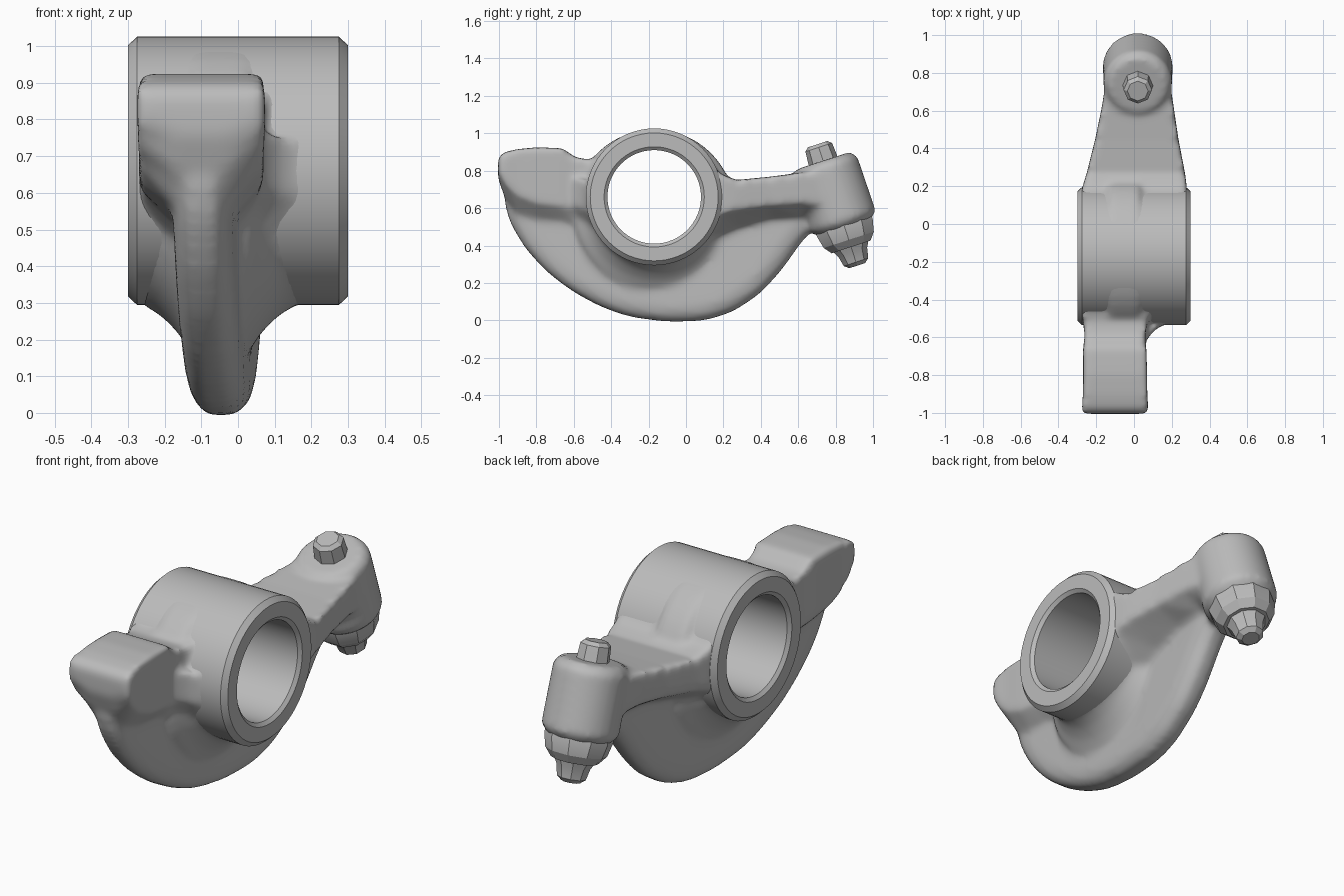
import bpy
import bmesh
from math import sin, cos, pi, radians
from mathutils import Matrix, Vector

cube = bpy.data.objects.get("Cube")
if cube:
    bpy.data.objects.remove(cube, do_unlink=True)

steel = bpy.data.materials.new("grey steel")
steel.use_nodes = True
GREY = (0.5, 0.5, 0.5, 1)
steel.diffuse_color = GREY
steel.node_tree.nodes["Principled BSDF"].inputs["Base Color"].default_value = GREY


def loft(bm, rings, closed=False):
    """Skin a row of point rings, capping the ends unless it closes on itself."""
    loops = [[bm.verts.new(p) for p in ring] for ring in rings]
    n = len(loops[0])
    pairs = list(zip(loops, loops[1:]))
    if closed:
        pairs.append((loops[-1], loops[0]))
    else:
        bm.faces.new(loops[0])
        bm.faces.new(loops[-1])
    for a, b in pairs:
        for i in range(n):
            j = (i + 1) % n
            bm.faces.new((a[i], a[j], b[j], b[i]))


def lathe(bm, profile, matrix, sides, closed=False):
    """Turn (height, radius) points about the local z axis of the matrix."""
    turn = [2 * pi * i / sides for i in range(sides)]
    loft(bm, [[matrix @ Vector((r * cos(t), r * sin(t), h)) for t in turn]
              for h, r in profile], closed)


def arm(bm, sections):
    """Rows: y, left x, right x, top z, side z, keel z, keel centre x."""
    loft(bm, [[(x0, y, top), (x1, y, top), (x1, y, side),
               (mid + 0.07, y, keel), (mid - 0.07, y, keel), (x0, y, side)]
              for y, x0, x1, top, side, keel, mid in sections])


def round_off(points):
    """Cut every corner of a closed outline once."""
    result = []
    for a, b in zip(points, points[1:] + points[:1]):
        a, b = Vector(a), Vector(b)
        result += [a.lerp(b, 0.2), a.lerp(b, 0.8)]
    return result


def finish(bm, name, angle=35):
    bmesh.ops.recalc_face_normals(bm, faces=bm.faces)
    mesh = bpy.data.meshes.new(name)
    bm.to_mesh(mesh)
    bm.free()
    mesh.materials.append(steel)
    obj = bpy.data.objects.new(name, mesh)
    bpy.context.collection.objects.link(obj)
    shade(obj, angle)
    return obj


def shade(obj, angle):
    bpy.ops.object.select_all(action="DESELECT")
    obj.select_set(True)
    bpy.context.view_layer.objects.active = obj
    bpy.ops.object.shade_smooth_by_angle(angle=radians(angle))


SIDEWAYS = Matrix.Rotation(pi / 2, 4, "Y")
BORE = Matrix.Translation((0, -0.17, 0.66)) @ SIDEWAYS
FLARE = Matrix.Translation((-0.05, -0.17, 0.59)) @ SIDEWAYS
BOSS = Matrix.Translation((0.02, 0.793, 0.668)) @ Matrix.Rotation(radians(18), 4, "X")

# Cast body: every volume is fused and softened into one casting
body = bmesh.new()

# Curved web below the barrel, leaning sideways along its length
outline = round_off(round_off([
    (-.98, .68), (-.945, .53), (-.86, .385), (-.74, .255), (-.6, .15),
    (-.45, .07), (-.3, .018), (-.1, -.008), (.1, -.002), (.25, .045),
    (.4, .145), (.52, .28), (.61, .41), (.69, .5), (.72, .65),
    (.3, .66), (-.2, .62), (-.6, .68)]))
layers = [(-.08, .88), (-.068, .95), (-.035, 1), (.035, 1), (.068, .95), (.08, .88)]
loft(body, [[(-.042 + .06 * y + dx, -.15 + (y + .15) * s, .62 + (z - .62) * s)
             for y, z in outline] for dx, s in layers])

# Fillet spreading from the web up to the barrel
lathe(body, [(-.22, .29), (-.16, .325), (-.115, .37), (-.075, .43),
             (.075, .43), (.115, .37), (.16, .325), (.22, .29)], FLARE, 48)

# Front arm ending in the flat-topped pad
arm(body, [(-1.005, -.275, .075, .87, .80, .76, -.10),
           (-.97, -.275, .075, .90, .74, .66, -.10),
           (-.9, -.27, .07, .915, .67, .56, -.10),
           (-.8, -.27, .07, .925, .63, .53, -.09),
           (-.66, -.27, .065, .92, .61, .51, -.09),
           (-.59, -.26, .06, .87, .60, .49, -.08),
           (-.52, -.27, .07, .86, .58, .46, -.08),
           (-.44, -.28, .09, .88, .55, .42, -.07),
           (-.3, -.28, .10, .90, .50, .38, -.06)])

# Shoulder easing the arm into the long side of the barrel
arm(body, [(-.62, -.2, .06, .76, .62, .50, -.08),
           (-.56, -.2, .11, .76, .60, .48, -.08),
           (-.51, -.2, .20, .74, .58, .45, -.07),
           (-.4, -.2, .25, .72, .56, .42, -.06)])

# Rear arm tapering toward the boss
arm(body, [(-.05, -.28, .28, .90, .50, .40, -.03),
           (.12, -.285, .285, .85, .54, .42, -.02),
           (.19, -.275, .28, .78, .57, .45, -.02),
           (.27, -.25, .27, .75, .59, .49, -.01),
           (.45, -.205, .235, .768, .615, .54, 0),
           (.62, -.17, .21, .79, .63, .55, .01),
           (.75, -.15, .19, .80, .62, .54, .02)])

# Tilted boss and the core behind the barrel
lathe(body, [(-.19, .14), (-.145, .186), (.16, .182), (.195, .15)], BOSS, 32)
lathe(body, [(-.27, .36), (.27, .36)], BORE, 64)
rocker_body = finish(body, "rocker_body")

cut = bmesh.new()
lathe(cut, [(-.5, .3), (.5, .3)], BORE, 48)
bore_cutter = finish(cut, "bore_cutter")
bore_cutter.hide_render = True

remesh = rocker_body.modifiers.new("fuse", "REMESH")
remesh.mode = "VOXEL"
remesh.voxel_size = 0.016
soften = rocker_body.modifiers.new("soften", "SMOOTH")
soften.factor = 0.5
soften.iterations = 10
drill = rocker_body.modifiers.new("drill", "BOOLEAN")
drill.operation = "DIFFERENCE"
drill.object = bore_cutter
drill.solver = "EXACT"

# Bake the casting so that the cutter can go
bpy.context.view_layer.objects.active = rocker_body
for name in ("fuse", "soften", "drill"):
    bpy.ops.object.modifier_apply(modifier=name)
bpy.data.objects.remove(bore_cutter, do_unlink=True)
shade(rocker_body, 40)

# Pivot barrel with chamfered rims
ring = bmesh.new()
half = [(.275, .366), (.3, .342), (.3, .268), (.285, .25)]
lathe(ring, half + [(-h, r) for h, r in reversed(half)], BORE, 64, closed=True)
finish(ring, "pivot_barrel", 25)

# Adjuster hardware running through the boss
for name, profile, sides in (
        ("adjuster_pin", [(.1, .085), (.2, .08), (.27, .075), (.288, .055)], 8),
        ("lower_collar", [(-.29, .115), (-.25, .148), (-.18, .165), (-.1, .15)], 10),
        ("adjuster_tip", [(-.395, .045), (-.375, .07), (-.32, .082), (-.25, .12)], 9)):
    part = bmesh.new()
    lathe(part, profile, BOSS, sides)
    finish(part, name, 25)
